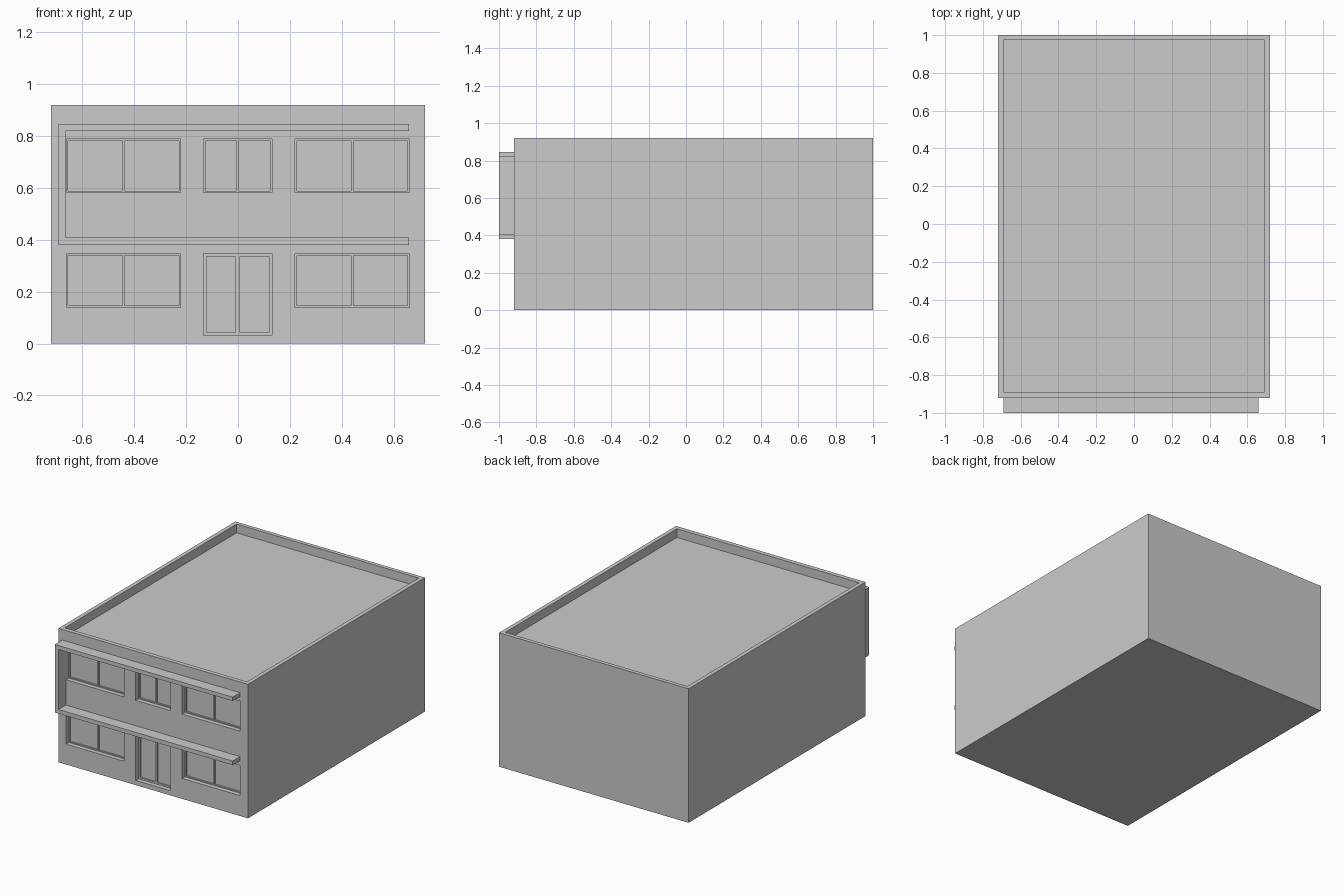
import bpy, bmesh
from mathutils import Matrix, Vector

if "Cube" in bpy.data.objects:
    bpy.data.objects.remove(bpy.data.objects["Cube"])


def add_box(bm, x0, x1, y0, y1, z0, z1):
    size = Vector((x1 - x0, y1 - y0, z1 - z0))
    mid = Vector((x0 + x1, y0 + y1, z0 + z1)) / 2
    bmesh.ops.create_cube(bm, size=1, matrix=Matrix.Translation(mid) @ Matrix.Diagonal(size.to_4d()))


def boxes(name, items):
    bm = bmesh.new()
    for b in items:
        add_box(bm, *b)
    mesh = bpy.data.meshes.new(name)
    bm.to_mesh(mesh)
    bm.free()
    ob = bpy.data.objects.new(name, mesh)
    bpy.context.collection.objects.link(ob)
    return ob


FRONT = -0.92      # wall face
FRAME = -0.89      # front face of the window frames
GLASS = -0.88      # face of the panes

# Openings: name, x range, z range, frame width, half width of the middle bar
openings = [("door", -0.133, 0.131, 0.032, 0.347, 0.011, 0.008),
            ("upper_middle_window", -0.133, 0.131, 0.582, 0.788, 0.007, 0.005)]
for level, z0 in (("lower", 0.14), ("upper", 0.582)):
    for side, x0 in (("left", -0.662), ("right", 0.22)):
        openings.append((f"{level}_{side}_window", x0, x0 + 0.441, z0, z0 + 0.206, 0.007, 0.004))

# Building block, with the roof well and the openings cut out
body = boxes("building_body", [(-0.72, 0.72, FRONT, 1.0, 0, 0.92)])
cutter = boxes("opening_cutter",
               [(-0.692, 0.692, -0.89, 0.973, 0.86, 1.0)] +
               [(x0, x1, -1.0, GLASS, z0, z1) for _, x0, x1, z0, z1, _, _ in openings])
cutter.hide_render = True
mod = body.modifiers.new("openings", 'BOOLEAN')
mod.object = cutter
mod.operation = 'DIFFERENCE'
mod.solver = 'EXACT'
bpy.context.view_layer.objects.active = body
body.select_set(True)
bpy.ops.object.modifier_apply(modifier=mod.name)
bpy.data.objects.remove(cutter)

# Two-leaf frames set back in each opening
for name, x0, x1, z0, z1, w, h in openings:
    xm = (x0 + x1) / 2
    a, b = x0 + w, x1 - w
    boxes(name + "_frame", [
        (x0, a, FRAME, GLASS, z0, z1),
        (b, x1, FRAME, GLASS, z0, z1),
        (xm - h, xm + h, FRAME, GLASS, z0 + w, z1 - w),
        (a, b, FRAME, GLASS, z0, z0 + w),
        (a, b, FRAME, GLASS, z1 - w, z1)])

# C-shaped canopy: one extruded profile, open on the right
profile = [(-0.692, 0.38), (0.66, 0.38), (0.66, 0.408), (-0.664, 0.408),
           (-0.664, 0.82), (0.66, 0.82), (0.66, 0.847), (-0.692, 0.847)]
bm = bmesh.new()
face = bm.faces.new([bm.verts.new((x, -1.0, z)) for x, z in profile])
ext = bmesh.ops.extrude_face_region(bm, geom=[face])
bmesh.ops.translate(bm, vec=(0, 0.08, 0),
                    verts=[v for v in ext["geom"] if isinstance(v, bmesh.types.BMVert)])
bmesh.ops.recalc_face_normals(bm, faces=bm.faces)
mesh = bpy.data.meshes.new("front_canopy")
bm.to_mesh(mesh)
bm.free()
bpy.context.collection.objects.link(bpy.data.objects.new("front_canopy", mesh))
